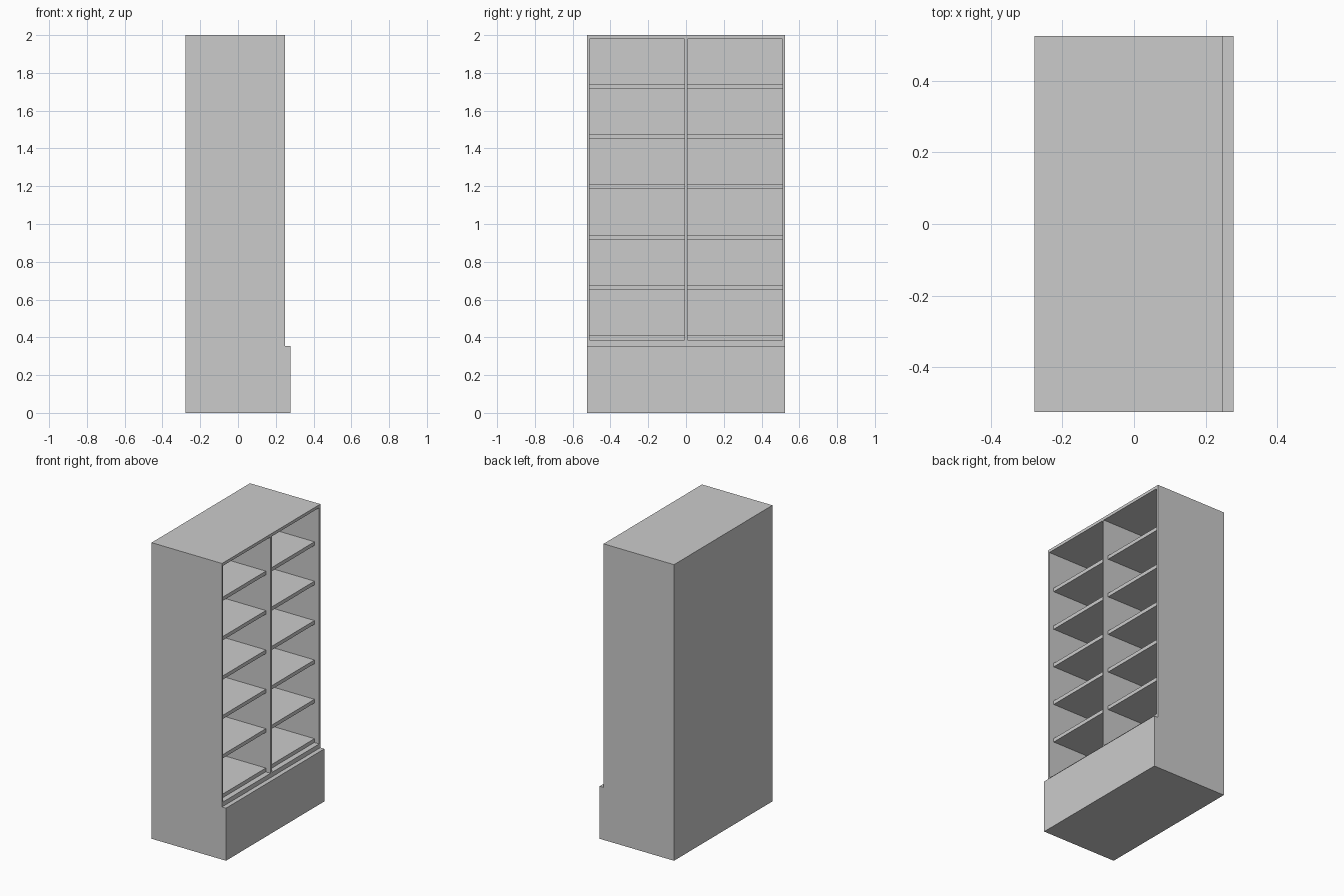
import bpy, bmesh

if "Cube" in bpy.data.objects:
    bpy.data.objects.remove(bpy.data.objects["Cube"])

D, W, H = 0.278, 0.525, 2.0         # half depth, half width, height
FRONT, PLINTH = 0.248, 0.355        # upper front plane, plinth height
BACK = -0.263                       # inner face of the back panel
BAY_Y = (0.007, 0.512)              # bay between divider and side wall
BAY_Z = (0.385, 1.98)


def add_mesh(name, bm):
    bmesh.ops.recalc_face_normals(bm, faces=bm.faces)
    me = bpy.data.meshes.new(name)
    bm.to_mesh(me)
    bm.free()
    ob = bpy.data.objects.new(name, me)
    bpy.context.collection.objects.link(ob)
    return ob


def box(name, x, y, z):
    bm = bmesh.new()
    bmesh.ops.create_cube(bm, size=1)
    for v in bm.verts:
        v.co = [r[0] if c < 0 else r[1] for c, r in zip(v.co, (x, y, z))]
    return add_mesh(name, bm)


# Cabinet body: stepped side profile extruded across the width
profile = [(-D, 0), (D, 0), (D, PLINTH), (FRONT, PLINTH), (FRONT, H), (-D, H)]
bm = bmesh.new()
face = bm.faces.new([bm.verts.new((x, -W, z)) for x, z in profile])
ext = bmesh.ops.extrude_face_region(bm, geom=[face])
bmesh.ops.translate(bm, vec=(0, 2 * W, 0),
                    verts=[g for g in ext["geom"] if isinstance(g, bmesh.types.BMVert)])
body = add_mesh("cabinet_body", bm)

for side, label in ((-1, "left"), (1, "right")):
    y = tuple(sorted(side * v for v in BAY_Y))

    # Open bay cut into the front
    cutter = box(label + "_bay_cutter", (BACK, FRONT + 0.1), y, BAY_Z)
    cutter.hide_render = True
    cut = body.modifiers.new(label + "_bay", "BOOLEAN")
    cut.operation, cut.solver, cut.object = "DIFFERENCE", "EXACT", cutter
    bpy.context.view_layer.objects.active = body
    bpy.ops.object.modifier_apply(modifier=cut.name)
    bpy.data.objects.remove(cutter)

    # Evenly spaced shelves, set back from the front edge
    for i in range(6):
        z = BAY_Z[0] + 0.001 + i * 0.266
        box(f"{label}_shelf_{i + 1}", (BACK, FRONT - 0.035), y, (z, z + 0.025))
